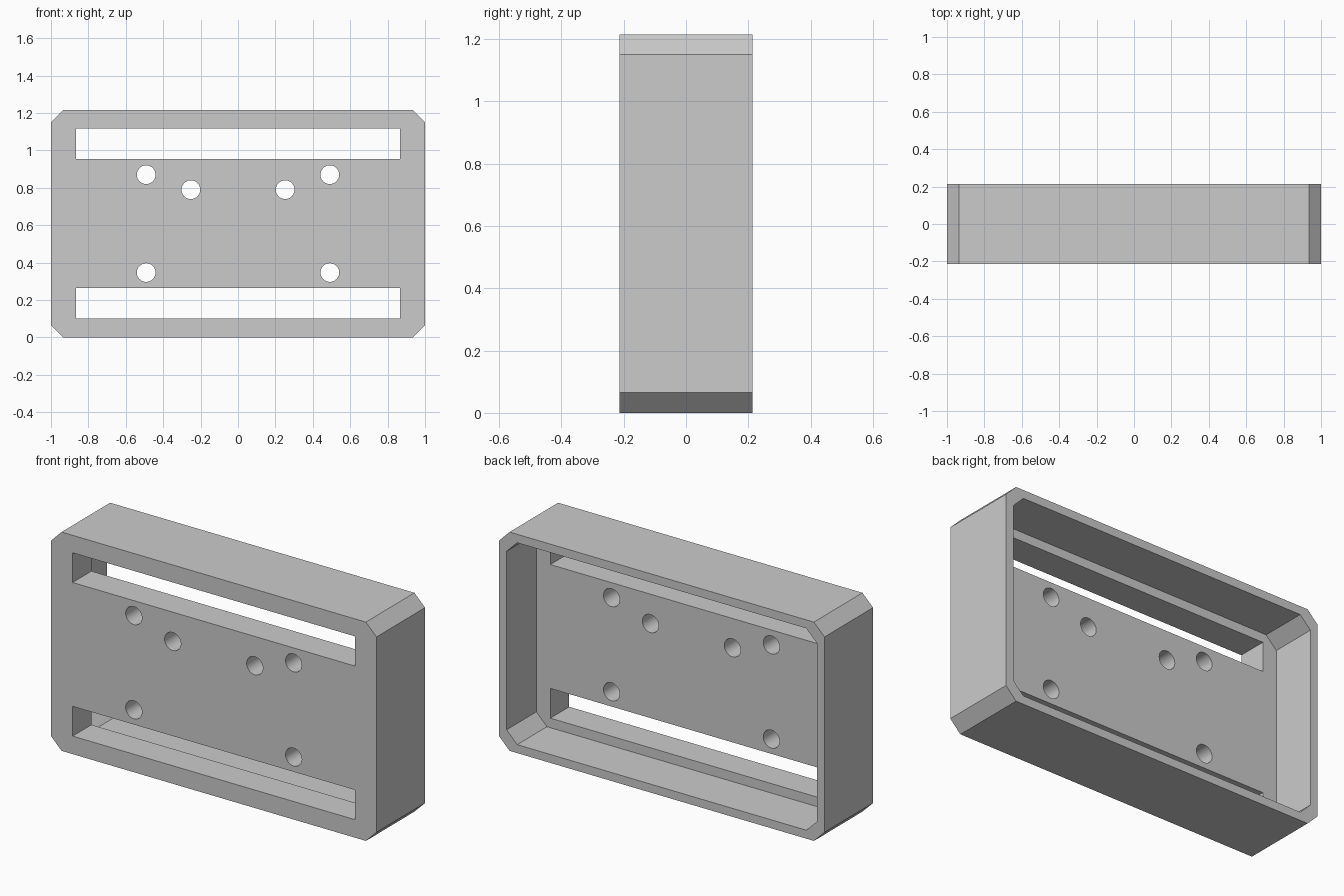
import bpy, bmesh, math
from mathutils import Matrix

WIDTH, HEIGHT = 2.0, 1.215
FRONT, BACK = -0.213, 0.213
WALL, PLATE, CHAMFER = 0.047, 0.165, 0.065

default = bpy.data.objects.get("Cube")
if default:
    bpy.data.objects.remove(default, do_unlink=True)

grey = bpy.data.materials.new("light grey")
grey.use_nodes = True
colour = (0.6, 0.6, 0.6, 1)
grey.diffuse_color = colour
grey.node_tree.nodes["Principled BSDF"].inputs["Base Color"].default_value = colour


def make_object(name, bm):
    bmesh.ops.recalc_face_normals(bm, faces=bm.faces)
    mesh = bpy.data.meshes.new(name)
    bm.to_mesh(mesh)
    bm.free()
    mesh.materials.append(grey)
    obj = bpy.data.objects.new(name, mesh)
    bpy.context.collection.objects.link(obj)
    return obj


def block(name, half_x, z0, z1, y0, y1, chamfer=0):
    """Box along y whose four long corners may be chamfered."""
    c = chamfer
    if c:
        right = [(half_x - c, z0), (half_x, z0 + c), (half_x, z1 - c), (half_x - c, z1)]
    else:
        right = [(half_x, z0), (half_x, z1)]
    outline = right + [(-x, z) for x, z in reversed(right)]
    bm = bmesh.new()
    face = bm.faces.new([bm.verts.new((x, y0, z)) for x, z in outline])
    result = bmesh.ops.extrude_face_region(bm, geom=[face])
    moved = [v for v in result["geom"] if isinstance(v, bmesh.types.BMVert)]
    bmesh.ops.translate(bm, verts=moved, vec=(0, y1 - y0, 0))
    return make_object(name, bm)


def pin(name, x, z, radius=0.05):
    """Round cutter along y."""
    bm = bmesh.new()
    bmesh.ops.create_cone(bm, cap_ends=True, segments=40, radius1=radius, radius2=radius,
                          depth=0.6, matrix=Matrix.Translation((x, FRONT, z))
                          @ Matrix.Rotation(math.pi / 2, 4, "X"))
    return make_object(name, bm)


# Chamfered outer shell
case = block("open_back_case", WIDTH / 2, 0, HEIGHT, FRONT, BACK, CHAMFER)

# Cavity open at the back
cutters = [block("cavity_cutter", WIDTH / 2 - WALL, WALL, HEIGHT - WALL,
                 FRONT + PLATE, BACK + 0.1, CHAMFER)]

# Two long slots through the front plate
for z0 in (0.1, 0.953):
    cutters.append(block("slot_cutter", 0.867, z0, z0 + 0.165, FRONT - 0.1, FRONT + PLATE + 0.1))

# Mirrored pairs of round mounting holes
for x, z in ((0.491, 0.87), (0.252, 0.79), (0.491, 0.347)):
    for side in (-1, 1):
        cutters.append(pin("hole_cutter", side * x, z))

for cutter in cutters:
    cutter.hide_render = True
    cut = case.modifiers.new(cutter.name, "BOOLEAN")
    cut.operation = "DIFFERENCE"
    cut.solver = "EXACT"
    cut.object = cutter

# Bake the cuts and drop the cutters
bpy.context.view_layer.update()
depsgraph = bpy.context.evaluated_depsgraph_get()
cut_mesh = bpy.data.meshes.new_from_object(case.evaluated_get(depsgraph))
case.modifiers.clear()
case.data = cut_mesh
for cutter in cutters:
    bpy.data.objects.remove(cutter, do_unlink=True)
cut_mesh.materials.clear()
cut_mesh.materials.append(grey)
for poly in cut_mesh.polygons:
    poly.material_index = 0

# Smooth hole walls, crisp edges elsewhere
bpy.ops.object.select_all(action="DESELECT")
case.select_set(True)
bpy.context.view_layer.objects.active = case
bpy.ops.object.shade_smooth_by_angle(angle=math.radians(30))
